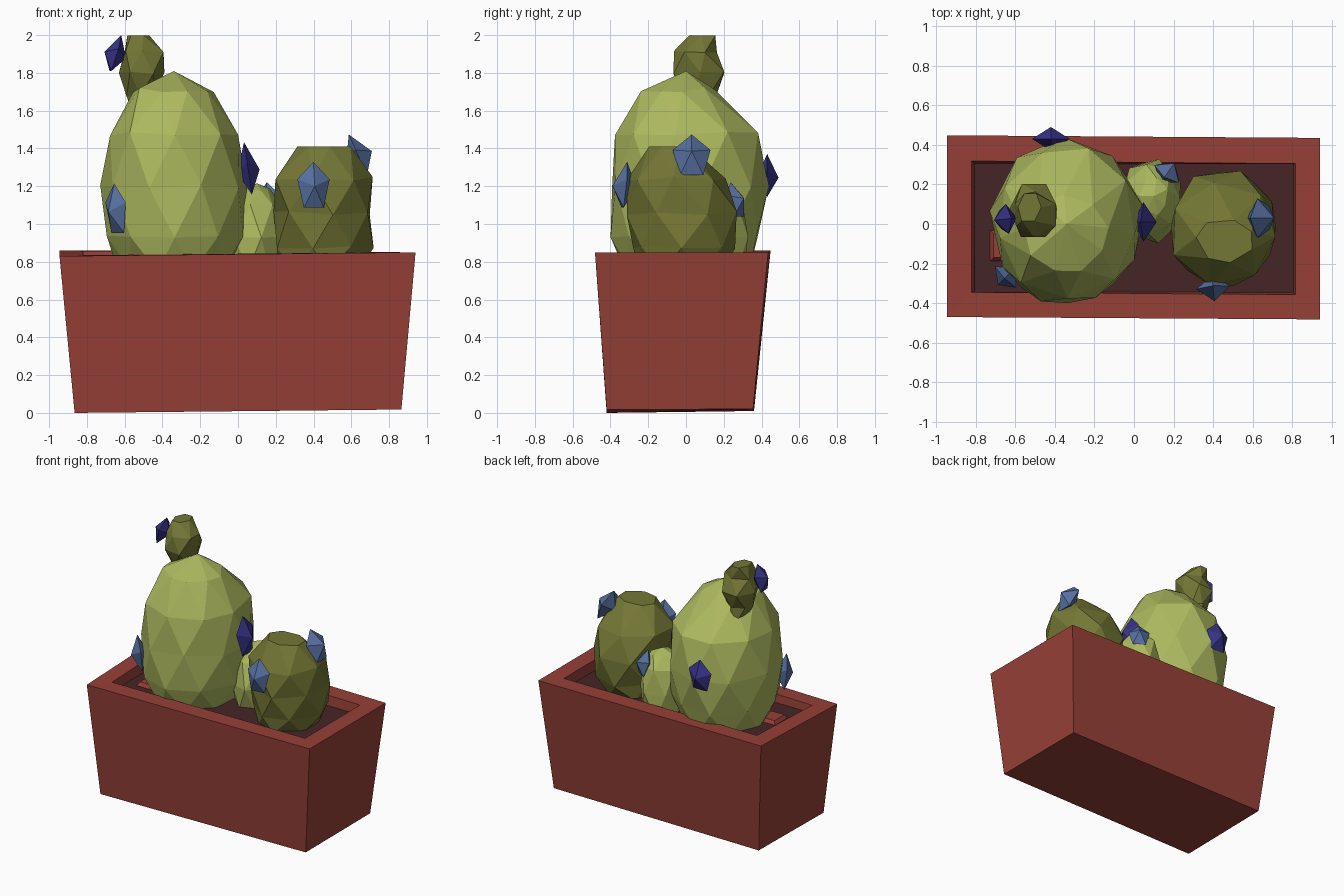
import bpy, bmesh, math, random
from mathutils import Vector

if "Cube" in bpy.data.objects:
    bpy.data.objects.remove(bpy.data.objects["Cube"])

random.seed(4)


def mat(name, r, g, b):
    m = bpy.data.materials.new(name)
    m.diffuse_color = (r, g, b, 1)
    m.use_nodes = True
    m.node_tree.nodes["Principled BSDF"].inputs["Base Color"].default_value = m.diffuse_color
    return m


RED = mat("terracotta", .305, .051, .038)
SOIL = mat("dark_soil", .061, .018, .019)
LIGHT = mat("light_green", .413, .479, .112)
OLIVE = mat("olive_green", .175, .185, .036)
STEEL = mat("slate_blue", .095, .16, .35)
INDIGO = mat("indigo", .038, .032, .24)


def finish(name, bm, material):
    bmesh.ops.recalc_face_normals(bm, faces=bm.faces)
    me = bpy.data.meshes.new(name)
    bm.to_mesh(me)
    bm.free()
    me.materials.append(material)
    ob = bpy.data.objects.new(name, me)
    bpy.context.collection.objects.link(ob)
    return ob


def quad_loops(name, loops, material):
    """Skin a stack of four-cornered loops and cap both ends."""
    bm = bmesh.new()
    vs = [[bm.verts.new(p) for p in loop] for loop in loops]
    for a, b in zip(vs, vs[1:]):
        for j in range(4):
            k = (j + 1) % 4
            bm.faces.new((a[j], a[k], b[k], b[j]))
    bm.faces.new(vs[0])
    bm.faces.new(vs[-1])
    return finish(name, bm, material)


def rect(x0, x1, y0, y1, z):
    return [(x0, y0, z), (x1, y0, z), (x1, y1, z), (x0, y1, z)]


def cactus(name, n, rings, material, tip=None, jitter=.012, phase=0):
    """Faceted lump: staggered rings (z, cx, cy, rx, ry) joined by triangles."""
    bm = bmesh.new()
    vs = []
    for i, (z, cx, cy, rx, ry) in enumerate(rings):
        ring = []
        for j in range(n):
            a = 2 * math.pi * (j + .5 * (i % 2)) / n + phase
            d = [random.uniform(-jitter, jitter) for _ in range(3)]
            if i == len(rings) - 1 and tip is None:
                d[2] = 0
            ring.append(bm.verts.new((cx + rx * 1.03 * math.cos(a) + d[0],
                                      cy + ry * 1.03 * math.sin(a) + d[1], z + d[2])))
        vs.append(ring)
    for i, (a, b) in enumerate(zip(vs, vs[1:])):
        for j in range(n):
            k = (j + 1) % n
            if i % 2 == 0:
                bm.faces.new((a[j], a[k], b[j]))
                bm.faces.new((a[k], b[k], b[j]))
            else:
                bm.faces.new((a[j], a[k], b[k]))
                bm.faces.new((a[j], b[k], b[j]))
    bm.faces.new(vs[0])
    if tip:
        t = bm.verts.new(tip)
        for j in range(n):
            bm.faces.new((vs[-1][j], vs[-1][(j + 1) % n], t))
    else:
        bm.faces.new(vs[-1])
    return finish(name, bm, material)


def bud(name, center, out, width, height, depth, material):
    """Five-sided double pyramid pointing outwards, long corner up."""
    c, out = Vector(center), Vector(out).normalized()
    side = Vector((0, 0, 1)).cross(out).normalized()
    up = out.cross(side)
    bm = bmesh.new()
    ring = []
    for j in range(5):
        a = math.pi / 2 + j * 2 * math.pi / 5
        ring.append(bm.verts.new(c + side * math.cos(a) * width
                                 + up * math.sin(a) * height))
    for s in (1, -1):
        t = bm.verts.new(c + out * depth * s)
        for j in range(5):
            bm.faces.new((ring[j], ring[(j + 1) % 5], t))
    return finish(name, bm, material)


# Planter: tapered box, slightly crooked, hollow at the top
quad_loops("planter", [
    [(-.865, -.42, 0), (.865, -.42, .018), (.865, .355, .02), (-.865, .36, .01)],
    [(-.945, -.47, .83), (.94, -.482, .85), (.94, .435, .85), (-.945, .448, .86)],
    [(-.82, -.345, .835), (.815, -.357, .85), (.815, .305, .85), (-.82, .318, .858)],
    rect(-.80, .80, -.34, .30, .72)], RED)

# Soil and a loose pot shard
quad_loops("soil", [rect(-.802, .802, -.342, .303, .725),
                    rect(-.806, .806, -.345, .306, .775)], SOIL)
quad_loops("shard", [rect(-.73, -.58, -.19, -.03, .77),
                     rect(-.71, -.6, -.17, -.05, .80)], RED)

# Cacti
cactus("tall_cactus", 9, [
    (.75, -.34, 0, .28, .32), (.94, -.34, 0, .36, .395),
    (1.2, -.34, .01, .372, .41), (1.48, -.34, .01, .345, .37),
    (1.71, -.34, -.05, .205, .19)], LIGHT, tip=(-.34, 0, 1.81), phase=.2)
cactus("short_cactus", 7, [
    (.75, .44, -.03, .21, .22), (.88, .455, -.02, .25, .265),
    (1.06, .455, -.015, .268, .295), (1.24, .455, -.055, .26, .255),
    (1.41, .46, -.08, .14, .11)], OLIVE, phase=.4)
cactus("small_cactus", 7, [
    (.75, .08, .12, .14, .18), (.93, .085, .12, .16, .21),
    (1.1, .09, .13, .14, .165), (1.18, .1, .14, .07, .09)],
    LIGHT, tip=(.1, .14, 1.215), jitter=.008)
cactus("top_knob", 6, [
    (1.56, -.49, .09, .06, .07), (1.68, -.51, .08, .085, .085),
    (1.8, -.51, .07, .12, .145), (1.91, -.5, .05, .112, .105),
    (1.997, -.53, .08, .06, .075)], OLIVE, jitter=.008)

# Flower buds: center, outward direction, width, height, depth, colour
for i, (c, o, w, h, d, m) in enumerate([
    ((-.65, .025, 1.895), (-1, -.1, .3), .08, .11, .06, INDIGO),
    ((-.645, -.265, 1.07), (-.7, -.7, -.1), .08, .145, .06, STEEL),
    ((.055, .01, 1.28), (1, 0, .15), .105, .155, .06, INDIGO),
    ((.40, -.325, 1.195), (.1, -1, .1), .09, .135, .065, STEEL),
    ((.64, .03, 1.355), (1, 0, .45), .105, .13, .075, STEEL),
    ((-.42, .43, 1.245), (0, 1, 0), .1, .125, .06, INDIGO),
    ((.17, .26, 1.12), (.5, .7, .25), .08, .105, .06, STEEL),
]):
    bud("flower_bud_%d" % (i + 1), c, o, w, h, d, m)
